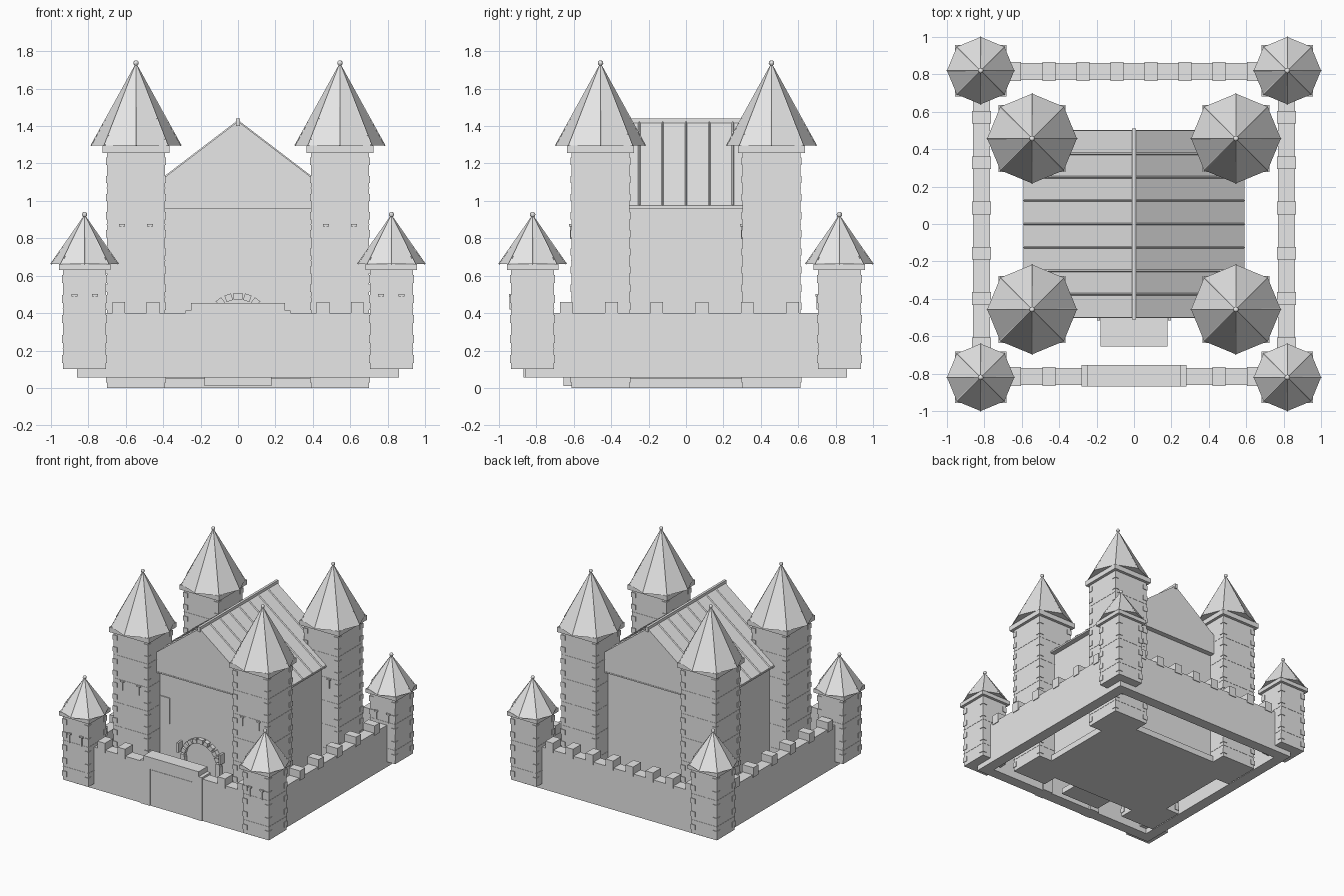
import bpy, bmesh, math
from mathutils import Matrix, Vector

cube = bpy.data.objects.get("Cube")
if cube:
    bpy.data.objects.remove(cube, do_unlink=True)

stone = bpy.data.materials.new("pale_grey_stone")
GREY = (0.8, 0.8, 0.8, 1)
stone.diffuse_color = GREY
stone.use_nodes = True
stone.node_tree.nodes["Principled BSDF"].inputs["Base Color"].default_value = GREY


def box(bm, x, y, z, rot=None):
    """Block between pairs of x, y and z limits, optionally rotated about its centre."""
    size = Vector((x[1] - x[0], y[1] - y[0], z[1] - z[0]))
    mid = Vector((sum(x), sum(y), sum(z))) / 2
    m = Matrix.Translation(mid) @ (rot or Matrix()) @ Matrix.Diagonal((*size, 1))
    bmesh.ops.create_cube(bm, size=1, matrix=m)


def block(bm, cx, cy, h, z0, z1):
    box(bm, (cx - h, cx + h), (cy - h, cy + h), (z0, z1))


def rod(bm, a, b, r):
    """Thin square rod between two points."""
    d = b - a
    m = Matrix.Translation((a + b) / 2) @ d.to_track_quat('Z', 'Y').to_matrix().to_4x4()
    bmesh.ops.create_cone(bm, cap_ends=True, segments=4, radius1=r, radius2=r,
                          depth=d.length, matrix=m)


def prism(bm, profile, y0, y1):
    """Extrude an x, z profile along y."""
    face = bm.faces.new([bm.verts.new((px, y0, pz)) for px, pz in profile])
    out = bmesh.ops.extrude_face_region(bm, geom=[face])
    verts = [v for v in out["geom"] if isinstance(v, bmesh.types.BMVert)]
    bmesh.ops.translate(bm, verts=verts, vec=(0, y1 - y0, 0))


def finish(bm, name):
    bmesh.ops.recalc_face_normals(bm, faces=bm.faces)
    mesh = bpy.data.meshes.new(name)
    bm.to_mesh(mesh)
    bm.free()
    mesh.materials.append(stone)
    obj = bpy.data.objects.new(name, mesh)
    bpy.context.collection.objects.link(obj)


def tower(name, cx, cy, half, z0, z1, collar, radius, cone_z, tip, slit_x, slit_z):
    # shaft with raised corner stones and thin string courses
    bm = bmesh.new()
    block(bm, cx, cy, half, z0, z1)
    count = round((z1 - z0) / 0.1)
    step = (z1 - z0) / count
    for i in range(count):
        z = z0 + (i + 0.3) * step
        for sx in (-1, 1):
            for sy in (-1, 1):
                block(bm, cx + sx * (half - 0.015), cy + sy * (half - 0.015),
                      0.02, z, z + step * 0.4)
        if i % 2:
            block(bm, cx, cy, half + 0.002, z0 + i * step, z0 + i * step + 0.005)
    finish(bm, name + "_shaft")

    # collar, eight-sided roof with ridge ribs, and finial ball
    bm = bmesh.new()
    block(bm, cx, cy, collar, z1 - 0.005, cone_z)
    finish(bm, name + "_collar")
    bm = bmesh.new()
    bmesh.ops.create_cone(bm, cap_ends=True, segments=8, radius1=radius, radius2=0.004,
                          depth=tip - cone_z,
                          matrix=Matrix.Translation((cx, cy, (cone_z + tip) / 2)))
    top = Vector((cx, cy, tip))
    for i in range(8):
        a = i * math.pi / 4
        rod(bm, Vector((cx + radius * math.cos(a), cy + radius * math.sin(a), cone_z)), top, 0.004)
    bmesh.ops.create_uvsphere(bm, u_segments=10, v_segments=6, radius=0.015,
                              matrix=Matrix.Translation((cx, cy, tip + 0.007)))
    finish(bm, name + "_roof")

    # T-shaped arrow loops on the front face
    bm = bmesh.new()
    face = cy - half
    for x in (cx - slit_x, cx + slit_x):
        box(bm, (x - 0.016, x + 0.016), (face - 0.012, face), (slit_z - 0.006, slit_z + 0.006))
        box(bm, (x - 0.004, x + 0.004), (face - 0.008, face), (slit_z - 0.075, slit_z))
    finish(bm, name + "_arrow_loops")


for sx, side in ((-1, "right"), (1, "left")):
    for sy, end in ((-1, "front"), (1, "back")):
        tower(f"{end}_{side}_keep_tower", sx * 0.545, sy * 0.457, 0.156, 0, 1.26,
              0.18, 0.24, 1.295, 1.73, 0.075, 0.87)
        tower(f"{end}_{side}_wall_tower", sx * 0.82, sy * 0.82, 0.115, 0.1, 0.635,
              0.138, 0.18, 0.662, 0.92, 0.055, 0.495)

# keep body and foundation
bm = bmesh.new()
box(bm, (-0.55, 0.55), (-0.46, 0.46), (0, 0.97))
finish(bm, "keep_walls")
bm = bmesh.new()
box(bm, (-0.58, 0.58), (-0.49, 0.49), (0, 0.05))
finish(bm, "keep_foundation")

# gabled roof, eave ledge, battens and ridge
EAVE, RIDGE, HALF = 0.975, 1.425, 0.59
bm = bmesh.new()
prism(bm, [(-HALF, 0.96), (HALF, 0.96), (HALF, EAVE), (0, RIDGE), (-HALF, EAVE)], -0.5, 0.5)
finish(bm, "keep_roof")
bm = bmesh.new()
box(bm, (-0.592, 0.592), (-0.503, 0.503), (0.96, 0.97))
finish(bm, "eave_ledge")
bm = bmesh.new()
for i in range(-3, 4):
    for s in (-1, 1):
        rod(bm, Vector((s * HALF, i * 0.125, EAVE)), Vector((0, i * 0.125, RIDGE)), 0.006)
finish(bm, "roof_battens")
bm = bmesh.new()
box(bm, (-0.01, 0.01), (-0.51, 0.51), (1.4, 1.44))
finish(bm, "roof_ridge")

# framed windows on the keep front
bm = bmesh.new()
for s in (-1, 1):
    x = s * 0.337
    box(bm, (x - 0.043, x + 0.043), (-0.468, -0.46), (0.55, 0.76))
finish(bm, "keep_windows")

# keep doorway: jambs, arch stones, door leaf, lanterns and step
ARCH_Z = 0.33
bm = bmesh.new()
for s in (-1, 1):
    x = s * 0.16
    box(bm, (x - 0.02, x + 0.02), (-0.495, -0.45), (0.05, ARCH_Z))
for i in range(11):
    a = math.pi * i / 10
    cx, cz = 0.16 * math.cos(a), ARCH_Z + 0.16 * math.sin(a)
    h = 0.025 if i == 5 else 0.018
    box(bm, (cx - h, cx + h), (-0.495, -0.45), (cz - 0.018, cz + 0.018),
        Matrix.Rotation(math.pi / 2 - a, 4, 'Y'))
finish(bm, "doorway_arch")
bm = bmesh.new()
arc = [(0.145 * math.cos(math.pi * i / 12), ARCH_Z + 0.145 * math.sin(math.pi * i / 12))
       for i in range(13)]
prism(bm, [(-0.145, 0.05), (0.145, 0.05)] + arc, -0.465, -0.455)
finish(bm, "keep_door")
bm = bmesh.new()
for s in (-1, 1):
    x = s * 0.19
    box(bm, (x - 0.008, x + 0.008), (-0.515, -0.455), (0.36, 0.44))
finish(bm, "door_lanterns")
bm = bmesh.new()
box(bm, (-0.18, 0.18), (-0.655, -0.46), (0.01, 0.055))
finish(bm, "door_step")

# outer walls with battlements
OUT, IN, LOW, HIGH = 0.86, 0.77, 0.057, 0.4
for s, end, side in ((-1, "front", "right"), (1, "back", "left")):
    lim = sorted((s * OUT, s * IN))
    wide = (lim[0] - 0.006, lim[1] + 0.006)
    bm = bmesh.new()
    box(bm, (-OUT, OUT), lim, (LOW, HIGH))
    for i in range(8):
        x = (i - 3.5) * 0.182
        if s > 0 or abs(x) > 0.3:
            box(bm, (x - 0.034, x + 0.034), wide, (HIGH - 0.02, 0.46))
    finish(bm, end + "_wall")
    bm = bmesh.new()
    box(bm, lim, (-OUT, OUT), (LOW, HIGH))
    for i in range(6):
        y = -0.64 + i * 0.242
        box(bm, wide, (y - 0.034, y + 0.034), (HIGH - 0.02, 0.46))
    finish(bm, side + "_wall")

# gatehouse: stepped frame around a recessed gate
bm = bmesh.new()
DEEP = (-0.868, -0.755)
for s in (-1, 1):
    box(bm, sorted((s * 0.193, s * 0.28)), DEEP, (LOW, 0.415))
box(bm, (-0.193, 0.193), DEEP, (0.36, 0.415))
box(bm, (-0.25, 0.25), DEEP, (0.415, 0.455))
finish(bm, "gate_frame")
bm = bmesh.new()
box(bm, (-0.185, 0.185), (-0.863, -0.765), (LOW, 0.352))
finish(bm, "gate")
